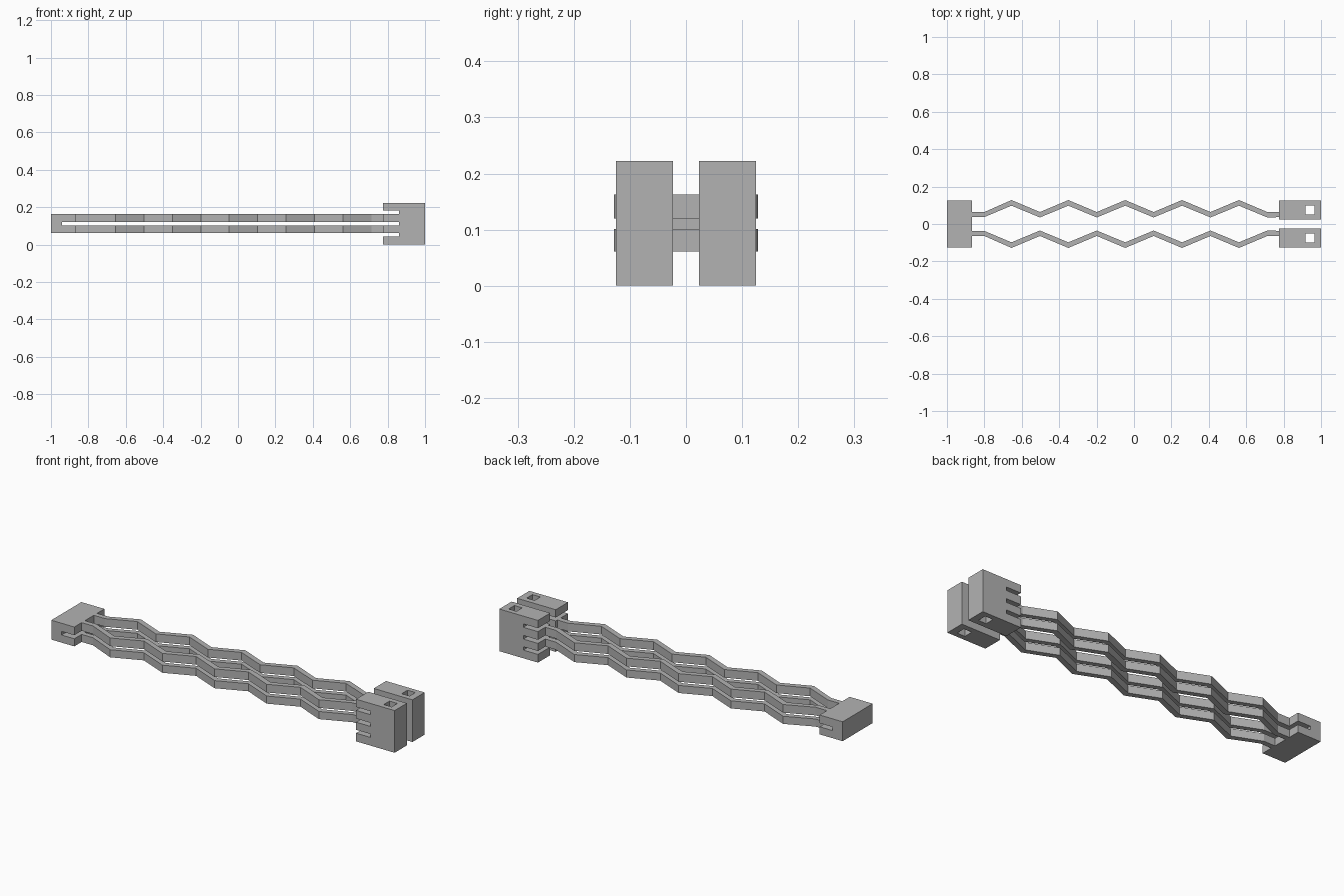
import bpy
import bmesh

cube = bpy.data.objects.get("Cube")
if cube:
    bpy.data.objects.remove(cube, do_unlink=True)

grey = bpy.data.materials.new("plain grey")
grey.use_nodes = True
colour = (0.45, 0.45, 0.45, 1)
grey.diffuse_color = colour
grey.node_tree.nodes["Principled BSDF"].inputs["Base Color"].default_value = colour

# Heights shared by the strips and the slots that separate them
STRIPS = {"lower": (0.061, 0.101), "upper": (0.12, 0.163)}
MID_SLOT = (0.101, 0.12)


def prism(name, outline, depth):
    """Extrude a closed outline of 3D points along a depth vector."""
    bm = bmesh.new()
    face = bm.faces.new([bm.verts.new(p) for p in outline])
    moved = bmesh.ops.extrude_face_region(bm, geom=[face])["geom"]
    bmesh.ops.translate(bm, vec=depth,
                        verts=[v for v in moved if isinstance(v, bmesh.types.BMVert)])
    bmesh.ops.recalc_face_normals(bm, faces=bm.faces)
    mesh = bpy.data.meshes.new(name)
    bm.to_mesh(mesh)
    bm.free()
    mesh.materials.append(grey)
    obj = bpy.data.objects.new(name, mesh)
    bpy.context.collection.objects.link(obj)
    return obj


def comb(name, x_back, x_root, x_tip, z0, z1, slots, y0, y1):
    """Block with horizontal slots cut in from its x_tip end."""
    pts = [(x_back, z0), (x_tip, z0)]
    for low, high in slots:
        pts += [(x_tip, low), (x_root, low), (x_root, high), (x_tip, high)]
    pts += [(x_tip, z1), (x_back, z1)]
    return prism(name, [(x, y0, z) for x, z in pts], (0, y1 - y0, 0))


# Solid end block joining both pairs of strips
comb("end_block", -1, -0.94, -0.866, 0.061, 0.163, [MID_SLOT], -0.125, 0.125)

# Zigzag centre path: alternating peaks and troughs with flat ends
path = [(-0.88, 0.037, 0.064), (-0.80, 0.037, 0.064)]
for i in range(10):
    x = -0.655 + i * 0.152
    path.append((x, 0.098, 0.128) if i % 2 == 0 else (x, 0.035, 0.064))
path.append((0.80, 0.037, 0.064))

for side, s in (("left", 1), ("right", -1)):
    label = "back" if s > 0 else "front"

    # Zigzag strips
    for level, (z0, z1) in STRIPS.items():
        outline = [(x, s * a, z0) for x, a, b in path]
        outline += [(x, s * b, z0) for x, a, b in reversed(path)]
        prism(f"{label}_{level}_zigzag_strip", outline, (0, 0, z1 - z0))

    # Toothed end clamp with a vertical square hole
    clamp = comb(f"{label}_clamp", 1, 0.86, 0.775, 0, 0.222,
                 [(0.043, 0.061), MID_SLOT, (0.163, 0.181)],
                 s * 0.023, s * 0.125)
    hole = [(0.918, 0.051), (0.964, 0.051), (0.964, 0.099), (0.918, 0.099)]
    cutter = prism("hole_cutter", [(x, s * y, -0.1) for x, y in hole], (0, 0, 0.5))
    cutter.hide_render = True
    cut = clamp.modifiers.new("hole", "BOOLEAN")
    cut.operation = "DIFFERENCE"
    cut.solver = "EXACT"
    cut.object = cutter
    bpy.context.view_layer.objects.active = clamp
    bpy.ops.object.modifier_apply(modifier=cut.name)
    bpy.data.objects.remove(cutter, do_unlink=True)
